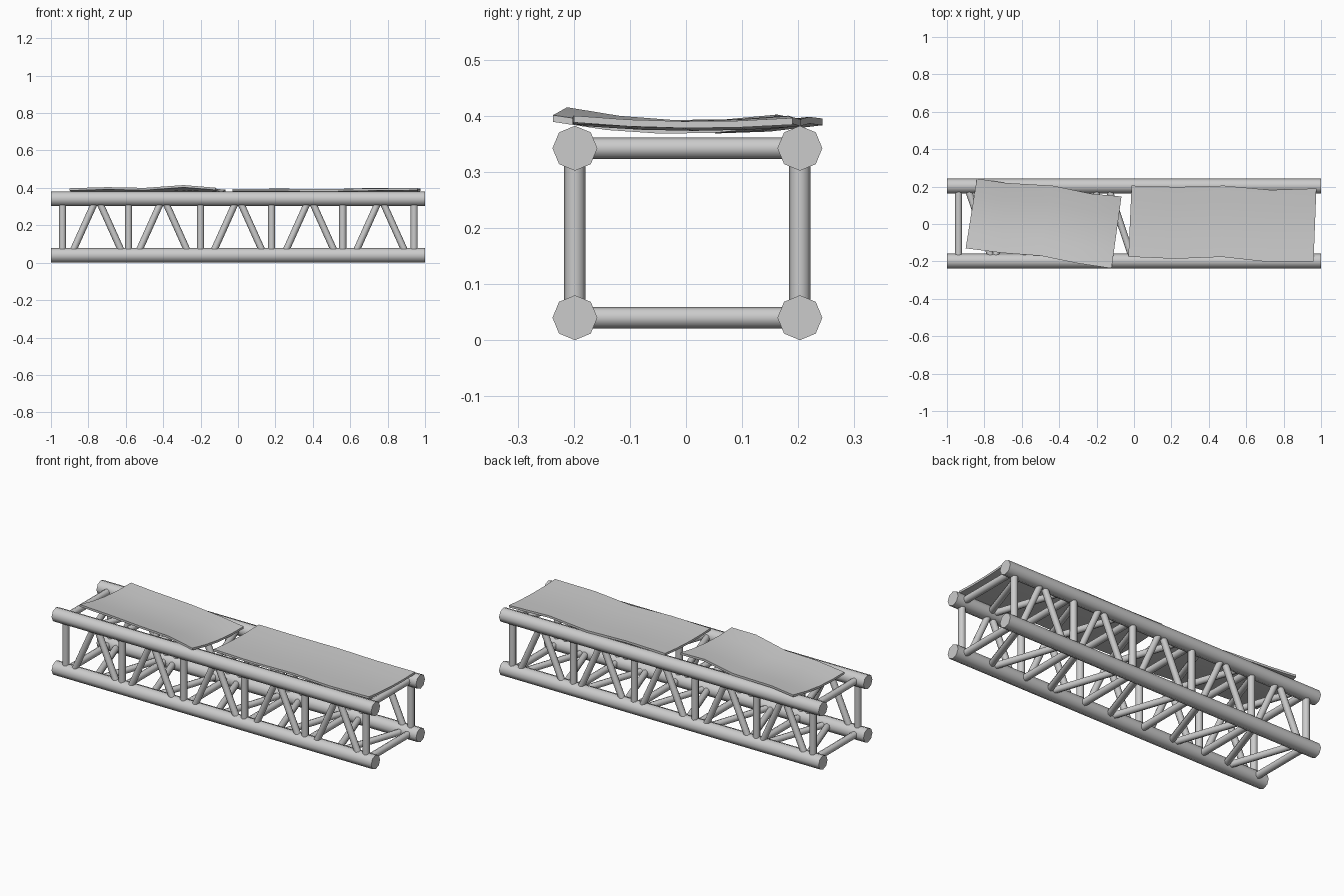
import bpy, bmesh, math
from mathutils import Vector, Matrix

if "Cube" in bpy.data.objects:
    bpy.data.objects.remove(bpy.data.objects["Cube"])

YF, YB, ZB, ZT = -0.198, 0.203, 0.04, 0.342   # chord centre lines


def finish(name, bm, angle):
    me = bpy.data.meshes.new(name)
    bmesh.ops.recalc_face_normals(bm, faces=bm.faces[:])
    bm.to_mesh(me)
    bm.free()
    ob = bpy.data.objects.new(name, me)
    bpy.context.collection.objects.link(ob)
    bpy.ops.object.select_all(action='DESELECT')
    ob.select_set(True)
    bpy.context.view_layer.objects.active = ob
    bpy.ops.object.shade_smooth_by_angle(angle=math.radians(angle))
    return ob


def tubes(name, segments, r):
    """Eight-sided rods between pairs of points."""
    bm = bmesh.new()
    for a, b in segments:
        a, b = Vector(a), Vector(b)
        d = b - a
        m = Matrix.Translation((a + b) / 2) @ d.to_track_quat('Z', 'Y').to_matrix().to_4x4()
        bmesh.ops.create_cone(bm, cap_ends=True, segments=8, radius1=r, radius2=r,
                              depth=d.length, matrix=m)
    return finish(name, bm, 50)


# Four long chords
tubes("chords", [((-1, y, z), (1, y, z)) for y in (YF, YB) for z in (ZB, ZT)], 0.04)

# Lacing on each side: base chord, then the chord holding the V apexes
posts = (-0.938, -0.585, -0.2, 0.18, 0.56, 0.942)
apexes = (-0.753, -0.4, 0.0, 0.385, 0.762)
sides = {
    "front": ((YF, ZB), (YF, ZT)),
    "back": ((YB, ZB), (YB, ZT)),
    "top": ((YB, ZT), (YF, ZT)),
    "bottom": ((YB, ZB), (YF, ZB)),
}
for side, (base, apex) in sides.items():
    tubes(side + "_posts", [((x, *base), (x, *apex)) for x in posts], 0.019)
    wide = 0.14
    tubes(side + "_diagonals",
          [((x + s * wide, *base), (x + s * 0.004, *apex)) for x in apexes for s in (-1, 1)],
          0.018)


def sheet(name, front, back, sag, thick=0.012):
    """Warped sheet lofted between two edge polylines, sagging in the middle."""
    bm = bmesh.new()
    n = 4
    rows = []
    for f, b in zip(front, back):
        f, b = Vector(f), Vector(b)
        row = []
        for j in range(n + 1):
            t = j / n
            p = f.lerp(b, t)
            p.z -= sag * (1 - (2 * t - 1) ** 2)
            row.append(p)
        rows.append(row)
    top = [[bm.verts.new(p) for p in r] for r in rows]
    low = [[bm.verts.new(p - Vector((0, 0, thick))) for p in r] for r in rows]
    m = len(rows)
    for i in range(m - 1):
        for j in range(n):
            for g in (top, low):
                bm.faces.new((g[i][j], g[i + 1][j], g[i + 1][j + 1], g[i][j + 1]))
    # Rim joining top and underside
    rim = ([(i, 0) for i in range(m)] + [(m - 1, j) for j in range(1, n + 1)]
           + [(i, n) for i in range(m - 2, -1, -1)] + [(0, j) for j in range(n - 1, 0, -1)])
    for (i, j), (k, l) in zip(rim, rim[1:] + rim[:1]):
        bm.faces.new((top[i][j], top[k][l], low[k][l], low[i][j]))
    return finish(name, bm, 30)


# Two bent deck sheets lying loose on top
sheet("left_sheet",
      [(-0.90, -0.13, 0.398), (-0.70, -0.155, 0.404), (-0.50, -0.17, 0.400),
       (-0.29, -0.212, 0.415), (-0.12, -0.237, 0.401)],
      [(-0.84, 0.243, 0.395), (-0.69, 0.22, 0.398), (-0.435, 0.205, 0.394),
       (-0.23, 0.162, 0.402), (-0.067, 0.147, 0.391)], 0.016)
sheet("right_sheet",
      [(-0.03, -0.175, 0.395), (0.22, -0.186, 0.395), (0.47, -0.176, 0.393),
       (0.71, -0.202, 0.397), (0.96, -0.20, 0.400)],
      [(-0.013, 0.205, 0.394), (0.23, 0.198, 0.396), (0.48, 0.205, 0.393),
       (0.73, 0.182, 0.400), (0.975, 0.19, 0.396)], 0.008)
